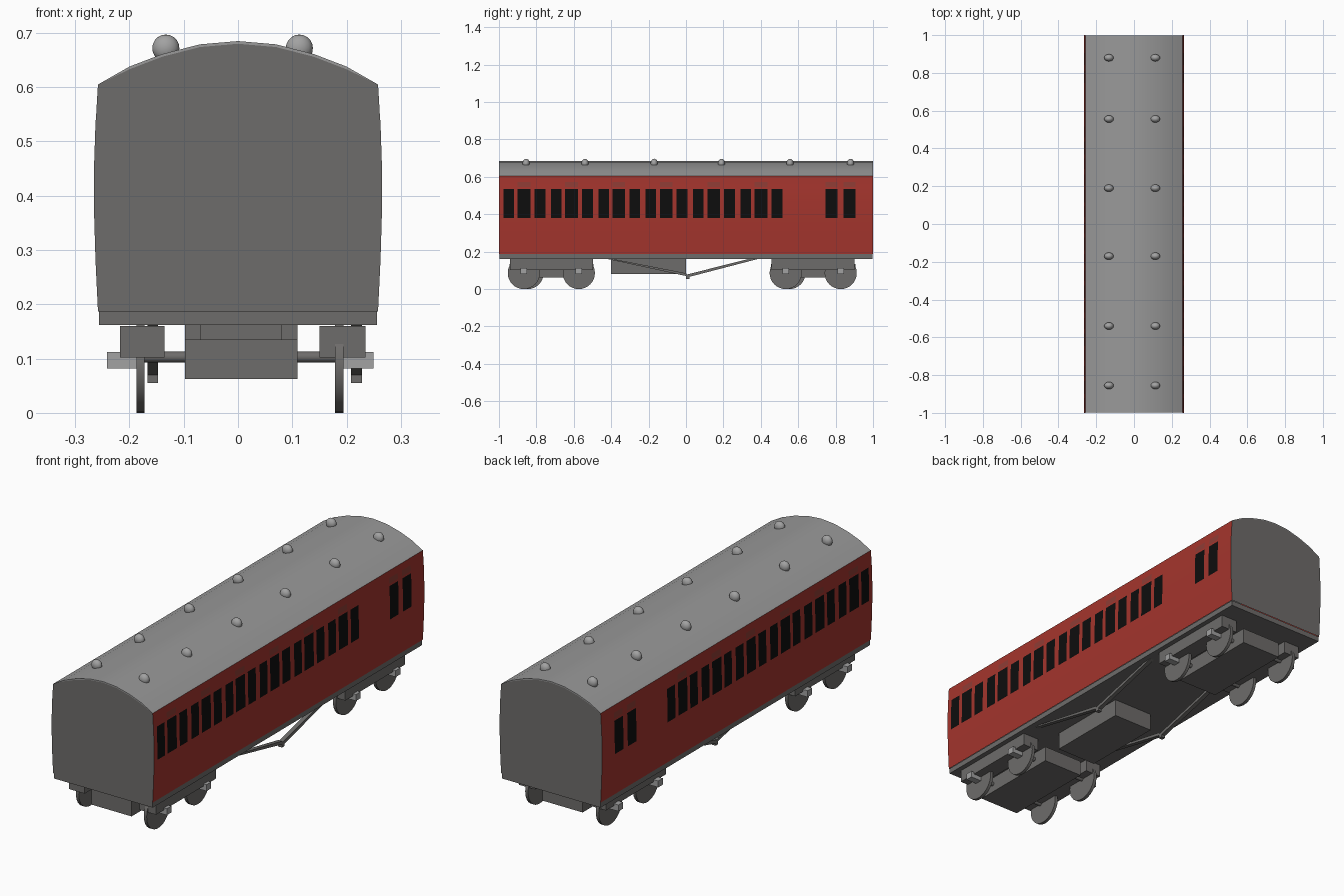
import bpy, bmesh, math
from mathutils import Vector

if "Cube" in bpy.data.objects:
    bpy.data.objects.remove(bpy.data.objects["Cube"])


def mat(name, r, g, b):
    m = bpy.data.materials.new(name)
    m.diffuse_color = (r, g, b, 1)
    m.use_nodes = True
    m.node_tree.nodes["Principled BSDF"].inputs["Base Color"].default_value = m.diffuse_color
    return m


RED = mat("carriage_red", 0.37, 0.035, 0.026)
DULL = mat("vent_red", 0.27, 0.045, 0.035)
BLACK = mat("window_black", 0.004, 0.004, 0.004)
DARK = mat("dark_grey", 0.155, 0.15, 0.145)
ROOF = mat("roof_grey", 0.32, 0.32, 0.32)
PALE = mat("pale_grey", 0.36, 0.36, 0.36)


def finish(name, bm, mats, smooth=False):
    bmesh.ops.recalc_face_normals(bm, faces=bm.faces)
    me = bpy.data.meshes.new(name)
    bm.to_mesh(me)
    bm.free()
    for m in mats:
        me.materials.append(m)
    ob = bpy.data.objects.new(name, me)
    bpy.context.collection.objects.link(ob)
    if smooth:
        bpy.ops.object.select_all(action='DESELECT')
        ob.select_set(True)
        bpy.context.view_layer.objects.active = ob
        bpy.ops.object.shade_smooth_by_angle(angle=math.radians(35))
    return ob


def box(name, x, y, z, m):
    """Box from (min, max) pairs."""
    bm = bmesh.new()
    bmesh.ops.create_cube(bm, size=1)
    for v in bm.verts:
        v.co = Vector([r[0] if c < 0 else r[1] for c, r in zip(v.co, (x, y, z))])
    return finish(name, bm, [m])


def rod(name, x0, x1, y, z, r, m, sides=32):
    """Cylinder lying along x."""
    bm = bmesh.new()
    bmesh.ops.create_cone(bm, cap_ends=True, segments=sides, radius1=r, radius2=r, depth=x1 - x0)
    for v in bm.verts:
        v.co = Vector(((x0 + x1) / 2 + v.co.z, y + v.co.x, z + v.co.y))
    return finish(name, bm, [m], True)


def extrude(name, pts, axis, a, b, m, smooth=False):
    """Prism of a 2D outline along x or y."""
    bm = bmesh.new()
    put = (lambda p, t: (t, p[0], p[1])) if axis == 'x' else (lambda p, t: (p[0], t, p[1]))
    f = bm.faces.new([bm.verts.new(put(p, a)) for p in pts])
    ext = bmesh.ops.extrude_face_region(bm, geom=[f])["geom"]
    d = Vector(put((0, 0), b - a))
    for g in ext:
        if isinstance(g, bmesh.types.BMVert):
            g.co += d
    return finish(name, bm, [m], smooth)


# Side profile: half width at each height (bulging slightly)
SIDE = [(0.258, 0.187), (0.2625, 0.28), (0.2655, 0.38), (0.265, 0.46),
        (0.2625, 0.535), (0.2615, 0.545), (0.26, 0.572), (0.258, 0.605)]
ARC = [(0.258, 0.605), (0.2, 0.638), (0.14, 0.661), (0.07, 0.679), (0, 0.685)]

# Windows along the side; every third one from the second is a door
windows = []
for i in range(6):
    y = -0.865 + i * 0.2535
    windows += [(y - 0.111, y - 0.055, False), (y - 0.035, y + 0.033, True),
                (y + 0.055, y + 0.113, False)]
windows += [(0.746, 0.81, True), (0.842, 0.906, True)]
cuts = [-1.0] + sorted(c for w in windows for c in w[:2]) + [1.0]

# Red sides as a grid, with window and vent cells coloured by position
bm = bmesh.new()
for s in (-1, 1):
    grid = [[bm.verts.new((s * x, y, z)) for y in cuts] for x, z in SIDE]
    for i in range(len(SIDE) - 1):
        zc = (SIDE[i][1] + SIDE[i + 1][1]) / 2
        for j in range(len(cuts) - 1):
            q = [grid[i][j], grid[i][j + 1], grid[i + 1][j + 1], grid[i + 1][j]]
            f = bm.faces.new(q if s > 0 else q[::-1])
            yc = (cuts[j] + cuts[j + 1]) / 2
            for a, b, door in windows:
                if a < yc < b:
                    if 0.38 < zc < 0.535:
                        f.material_index = 1
                    elif door and 0.545 < zc < 0.572:
                        f.material_index = 2
finish("body_sides", bm, [RED, BLACK, DULL], True)

# End walls
half = SIDE + [(x, z - 0.005) for x, z in ARC[1:]]
outline = half + [(-x, z) for x, z in half[-2::-1]]
for s in (-1, 1):
    bm = bmesh.new()
    bm.faces.new([bm.verts.new((x, s, z)) for x, z in outline][::s * -1])
    me_name = "front_end" if s < 0 else "back_end"
    ob = finish(me_name, bm, [DARK])
    if ob.data.polygons[0].normal.y * s < 0:
        ob.data.flip_normals()

# Roof shell
outer = [(x, z) for x, z in ARC] + [(-x, z) for x, z in ARC[-2::-1]]
inner = [(x * 0.985, z - 0.007) for x, z in outer]
extrude("roof", outer + inner[::-1], 'y', -0.999, 0.999, ROOF, True)

# Roof ventilators
for k, y in enumerate((-0.855, -0.54, -0.17, 0.19, 0.556, 0.88)):
    for x in (-0.133, 0.113):
        bm = bmesh.new()
        bmesh.ops.create_uvsphere(bm, u_segments=16, v_segments=10, radius=1)
        for v in bm.verts:
            v.co = Vector((x + v.co.x * 0.025, y + v.co.y * 0.019, 0.672 + v.co.z * 0.025))
        finish("roof_ventilator", bm, [PALE], True)

# Underframe and equipment box
box("underframe", (-0.256, 0.256), (-0.997, 0.997), (0.162, 0.187), DARK)
box("equipment_box", (-0.098, 0.11), (-0.4, 0.0), (0.08, 0.163), DARK)

# Truss rods: bent bar with a short foot
bar = [(-0.41, 0.165), (0.0, 0.085), (0.005, 0.078), (0.35, 0.165), (0.40, 0.165),
       (0.02, 0.066), (0.02, 0.055), (0.0, 0.055), (0.0, 0.07), (-0.44, 0.165)]
for x in (-0.157, 0.218):
    extrude("truss_rod", bar, 'x', x - 0.01, x + 0.01, DARK)

# Bogies
for c in (-0.72, 0.68):
    box("bogie_centre", (-0.098, 0.11), (c - 0.225, c + 0.225), (0.062, 0.135), DARK)
    box("bogie_pivot", (-0.07, 0.08), (c - 0.08, c + 0.08), (0.135, 0.163), DARK)
    box("bogie_frame_left", (-0.217, -0.135), (c - 0.222, c + 0.222), (0.102, 0.16), DARK)
    box("bogie_frame_right", (0.15, 0.235), (c - 0.222, c + 0.222), (0.102, 0.16), DARK)
    for k in (-1, 1):
        y = c + k * 0.147
        yl = y + (0.02 if k < 0 else 0)
        rod("axle", -0.18, 0.18, y, 0.103, 0.01, DARK, 12)
        rod("wheel_left", -0.187, -0.172, yl, 0.086, 0.086, DARK)
        rod("wheel_right", 0.179, 0.194, y, 0.086, 0.086, DARK)
        box("axle_box_left", (-0.241, -0.185), (y - 0.017, y + 0.017), (0.082, 0.112), PALE)
        box("axle_box_right", (0.19, 0.25), (y - 0.017, y + 0.017), (0.082, 0.112), PALE)
